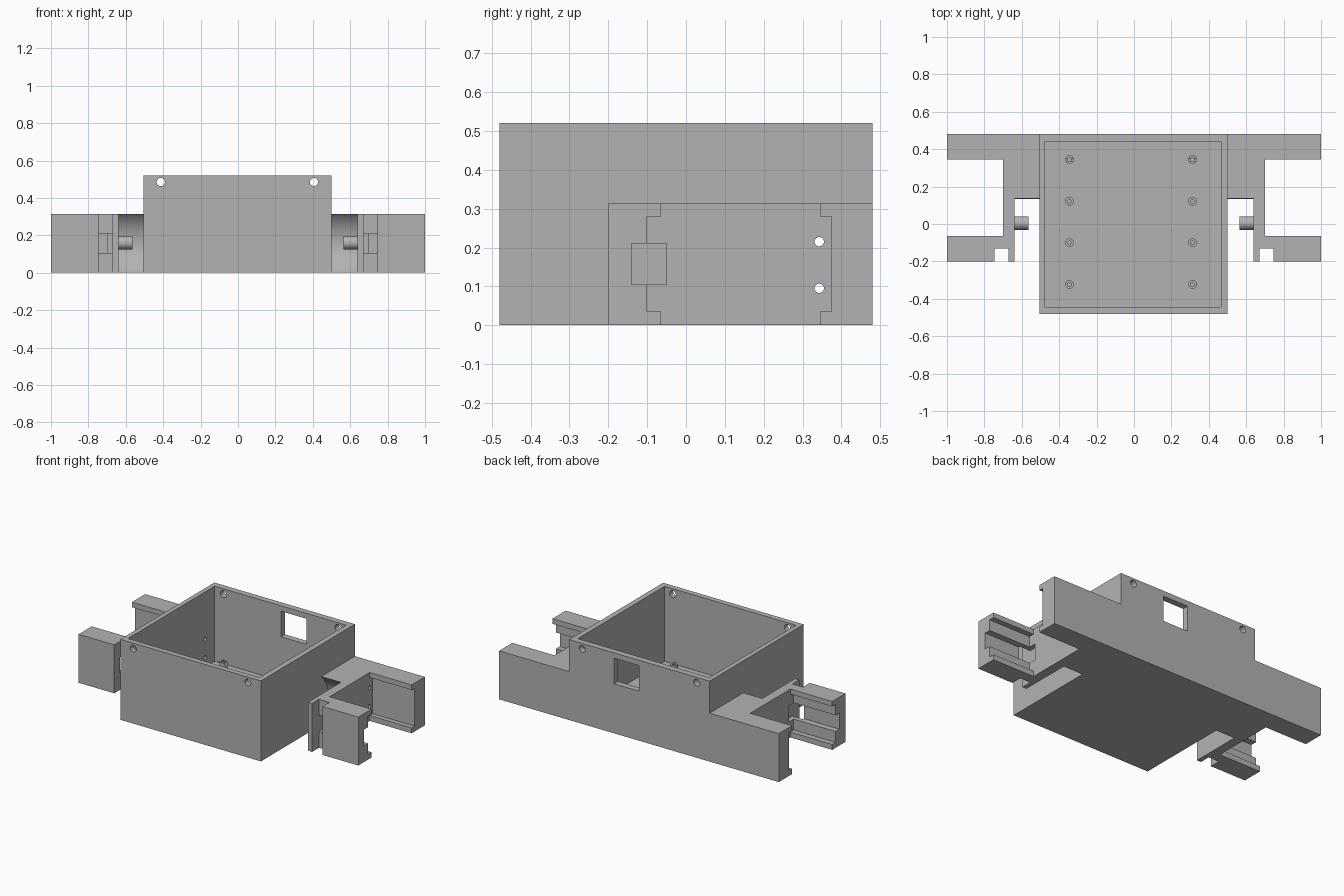
import bpy, bmesh, math
from mathutils import Matrix, Vector

if "Cube" in bpy.data.objects:
    bpy.data.objects.remove(bpy.data.objects["Cube"])

grey = bpy.data.materials.new("light grey plastic")
grey.diffuse_color = (0.45, 0.45, 0.45, 1)
grey.use_nodes = True
grey.node_tree.nodes["Principled BSDF"].inputs["Base Color"].default_value = grey.diffuse_color


def finish(bm, name):
    bmesh.ops.recalc_face_normals(bm, faces=bm.faces)
    me = bpy.data.meshes.new(name)
    bm.to_mesh(me)
    bm.free()
    ob = bpy.data.objects.new(name, me)
    bpy.context.collection.objects.link(ob)
    me.materials.append(grey)
    return ob


def box(name, x, y, z):
    bm = bmesh.new()
    size = [abs(a[1] - a[0]) for a in (x, y, z)]
    mid = [(a[0] + a[1]) / 2 for a in (x, y, z)]
    bmesh.ops.create_cube(bm, size=1, matrix=Matrix.Translation(mid) @ Matrix.Diagonal((*size, 1)))
    return finish(bm, name)


def rods(name, r, axis, length, centres, seg=24):
    """Cylinders along one axis, all in one object."""
    bm = bmesh.new()
    turn = Vector((0, 0, 1)).rotation_difference(Vector(axis)).to_matrix().to_4x4()
    for c in centres:
        bmesh.ops.create_cone(bm, cap_ends=True, segments=seg, radius1=r, radius2=r,
                              depth=length, matrix=Matrix.Translation(c) @ turn)
    return finish(bm, name)


def cut(ob, *cutters):
    bpy.context.view_layer.objects.active = ob
    for c in cutters:
        c.hide_render = True
        m = ob.modifiers.new("cut", 'BOOLEAN')
        m.operation, m.solver, m.object = 'DIFFERENCE', 'EXACT', c
        bpy.ops.object.modifier_apply(modifier=m.name)
        bpy.data.objects.remove(c)


def side_holes():
    return rods("side_hole_cutter", 0.012, (1, 0, 0), 2.4, [(0, 0.343, 0.095), (0, 0.343, 0.215)])


# open electronics box with screw holes, cable window and side holes
case = box("case", (-0.505, 0.5), (-0.48, 0.48), (0, 0.52))
cut(case,
    box("cavity", (-0.475, 0.465), (-0.445, 0.44), (0.035, 0.7)),
    rods("screw_cutter", 0.022, (0, 1, 0), 1.2, [(-0.413, 0, 0.485), (0.406, 0, 0.485)]),
    box("window_cutter", (0.0, 0.18), (0.4, 0.6), (0.32, 0.485)),
    side_holes())

# board standoffs on the floor
spots = [(x, y) for x in (-0.345, 0.313) for y in (0.345, 0.122, -0.1, -0.323)]
posts = rods("standoffs", 0.023, (0, 0, 1), 0.075, [(x, y, 0.0675) for x, y in spots])
cut(posts,
    rods("post_hole", 0.01, (0, 0, 1), 0.1, [(x, y, 0.09) for x, y in spots], 16),
    side_holes())

# motor brackets and axle stubs on both sides
plan = [(0.5, 0.48), (1, 0.48), (1, 0.345), (0.70, 0.345), (0.70, -0.065), (1, -0.065),
        (1, -0.2), (0.745, -0.2), (0.745, -0.13), (0.67, -0.13), (0.67, -0.2),
        (0.64, -0.2), (0.64, 0.1), (0.5, 0.1)]
smooth = [case, posts]
for s, side in ((1, "right"), (-1, "left")):
    bm = bmesh.new()
    f = bm.faces.new([bm.verts.new((s * x, y, 0)) for x, y in plan])
    ext = bmesh.ops.extrude_face_region(bm, geom=[f])["geom"]
    bmesh.ops.translate(bm, vec=(0, 0, 0.313),
                        verts=[v for v in ext if isinstance(v, bmesh.types.BMVert)])
    bracket = finish(bm, side + "_motor_bracket")
    cut(bracket,
        # motor pocket, cable groove and cable slot
        box("pocket", (s * 0.70, s * 1.1), (-0.10, 0.375), (0.035, 0.28)),
        box("groove", (s * 0.70, s * 1.1), (-0.14, -0.08), (0.105, 0.21)),
        box("slot", (s * 0.67, s * 0.745), (-0.15, -0.05), (0.105, 0.21)),
        # round wheel clearance between box and bracket
        rods("wheel_clearance", 0.205, (1, 0, 0), 0.16, [(s * 0.56, 0.003, 0.157)], 96),
        side_holes())
    axle = rods(side + "_axle_stub", 0.036, (1, 0, 0), 0.08, [(s * 0.603, 0.005, 0.16)], 32)
    smooth += [bracket, axle]

for ob in smooth:
    bpy.ops.object.select_all(action='DESELECT')
    ob.select_set(True)
    bpy.context.view_layer.objects.active = ob
    bpy.ops.object.shade_smooth_by_angle(angle=math.radians(30))
